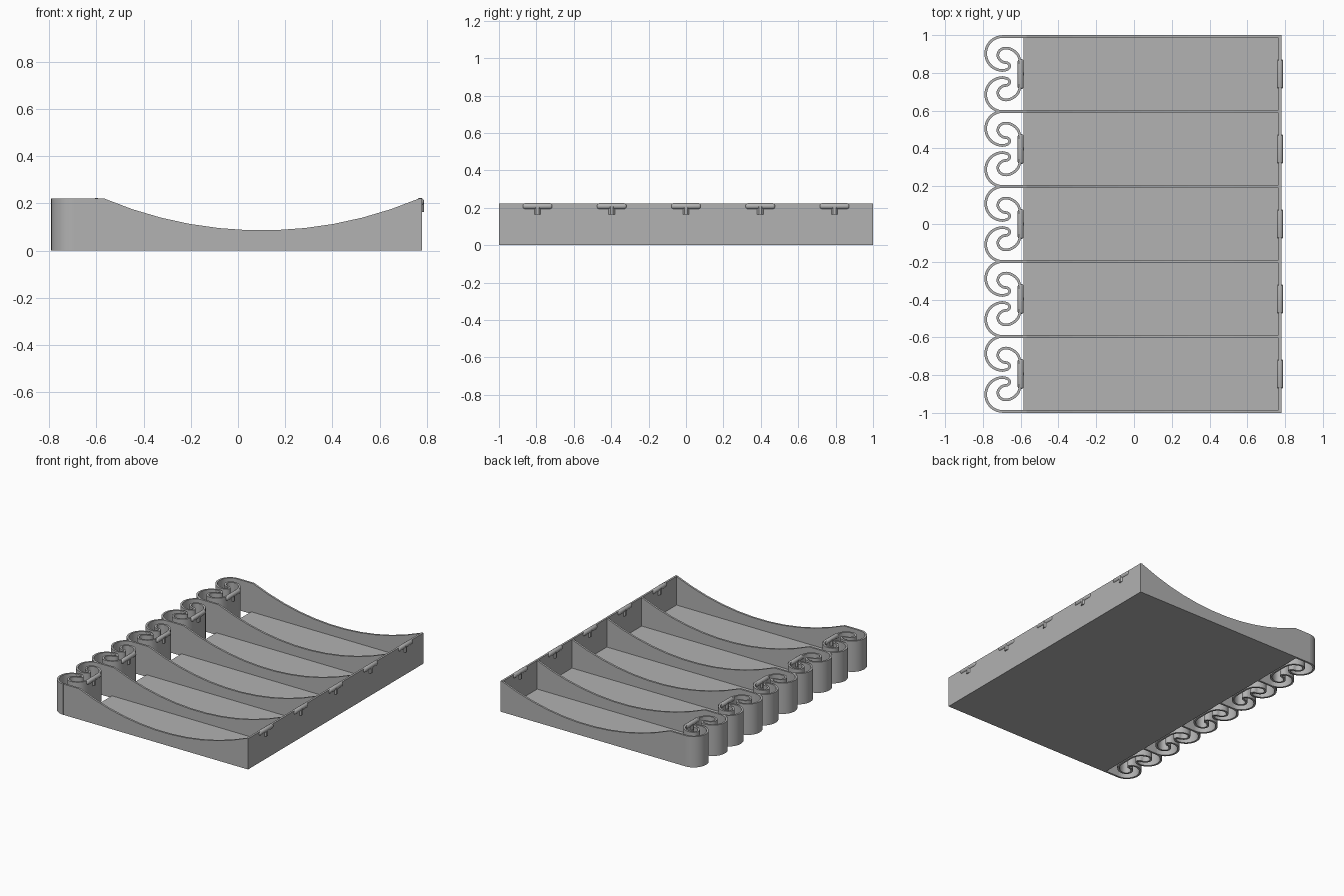
import bpy, bmesh, math
from mathutils import Vector, Matrix

cube = bpy.data.objects.get("Cube")
if cube:
    bpy.data.objects.remove(cube, do_unlink=True)

PITCH, CELLS = 0.397, 5      # compartment spacing and count
T, H, FLOOR = 0.014, 0.222, 0.015
BACK, EDGE = 0.78, -0.585    # outer back face, open edge of the floor
CURL_X, CURL_R = -0.695, 0.09

grey = bpy.data.materials.new("plain grey")
grey.use_nodes = True
grey.diffuse_color = (0.445, 0.445, 0.445, 1)
grey.node_tree.nodes["Principled BSDF"].inputs["Base Color"].default_value = grey.diffuse_color


def finish(name, bm, smooth=False):
    bmesh.ops.recalc_face_normals(bm, faces=bm.faces)
    mesh = bpy.data.meshes.new(name)
    bm.to_mesh(mesh)
    bm.free()
    mesh.materials.append(grey)
    ob = bpy.data.objects.new(name, mesh)
    bpy.context.collection.objects.link(ob)
    if smooth:
        bpy.ops.object.select_all(action='DESELECT')
        ob.select_set(True)
        bpy.context.view_layer.objects.active = ob
        bpy.ops.object.shade_smooth_by_angle(angle=math.radians(35))
    return ob


def box(name, x0, x1, y0, y1, z0, z1):
    bm = bmesh.new()
    size = Matrix.Diagonal((x1 - x0, y1 - y0, z1 - z0, 1))
    centre = Matrix.Translation(((x0 + x1) / 2, (y0 + y1) / 2, (z0 + z1) / 2))
    bmesh.ops.create_cube(bm, size=1, matrix=centre @ size)
    return finish(name, bm)


def strip(bm, sections):
    """Skin a row of four-point cross-sections and cap both ends."""
    rings = [[bm.verts.new(p) for p in s] for s in sections]
    for a, b in zip(rings, rings[1:]):
        for i in range(4):
            j = (i + 1) % 4
            bm.faces.new((a[i], a[j], b[j], b[i]))
    bm.faces.new(rings[0])
    bm.faces.new(rings[-1])


def divider(name, y):
    """Upright wall with a shallow faceted dip in its top edge."""
    x0, x1, low, n = -0.57, 0.77, 0.086, 11
    mid, half = (x0 + x1) / 2, (x1 - x0) / 2
    drop = H - low
    r = (half ** 2 + drop ** 2) / (2 * drop)
    top = [(CURL_X, H)]
    for i in range(n + 1):
        x = x0 + (x1 - x0) * i / n
        top.append((x, low + r - math.sqrt(r * r - (x - mid) ** 2)))
    top.append((BACK, H))
    a, b = y - T / 2, y + T / 2
    bm = bmesh.new()
    strip(bm, [[(x, a, 0), (x, b, 0), (x, b, z), (x, a, z)] for x, z in top])
    finish(name, bm)


def spline(pts, steps=4):
    """Smooth path through the points."""
    pts = [2 * pts[0] - pts[1]] + pts + [2 * pts[-1] - pts[-2]]
    out = []
    for p, q, r, s in zip(pts, pts[1:], pts[2:], pts[3:]):
        for k in range(steps):
            t = k / steps
            out.append(0.5 * (2 * q + (r - p) * t + (2 * p - 5 * q + 4 * r - s) * t * t
                              + (3 * q - p - 3 * r + s) * t ** 3))
    return out + [pts[-2]]


def scroll_path():
    """Outer bow, hairpin, inner bow, then the mirrored half."""
    cy = PITCH / 2 - CURL_R
    bow = [Vector((CURL_X + CURL_R * math.cos(a), cy + CURL_R * math.sin(a)))
           for a in (math.radians(90 + 10 * i) for i in range(18))]
    inner = [(CURL_X, cy - CURL_R), (-0.670, 0.025), (-0.657, 0.042), (-0.669, 0.058),
             (-0.692, 0.063), (-0.712, 0.077), (-0.721, 0.1), (-0.711, 0.124),
             (-0.685, 0.137), (-0.65, 0.131), (-0.618, 0.106), (-0.603, 0.07),
             (-0.6, 0.04), (-0.6, 0)]
    half = bow + spline([Vector(p) for p in inner])
    return half + [Vector((p.x, -p.y)) for p in reversed(half[:-1])]


def scroll(name, y):
    path = scroll_path()
    sections = []
    for i, p in enumerate(path):
        d = (path[min(i + 1, len(path) - 1)] - path[max(i - 1, 0)]).normalized()
        n = Vector((-d.y, d.x)) * T / 2
        l, r = p + n, p - n
        sections.append([(l.x, l.y + y, 0), (r.x, r.y + y, 0),
                         (r.x, r.y + y, H), (l.x, l.y + y, H)])
    bm = bmesh.new()
    strip(bm, sections)
    finish(name, bm, True)


def clip(name, x, y):
    """Round-ended bar on the rim with a short faceted stem below."""
    bm = bmesh.new()
    turn = Matrix.Translation((x, y, 0.208)) @ Matrix.Rotation(math.pi / 2, 4, 'X')
    bmesh.ops.create_cone(bm, cap_ends=True, segments=16, radius1=0.016, radius2=0.016,
                          depth=0.158, matrix=turn)
    ends = [e for e in bm.edges if abs(e.verts[0].co.y - e.verts[1].co.y) < 0.001]
    bmesh.ops.bevel(bm, geom=ends, offset=0.011, segments=3, profile=0.5, affect='EDGES')
    finish(name + "_bar", bm, True)
    bm = bmesh.new()
    bmesh.ops.create_cone(bm, cap_ends=True, segments=8, radius1=0.018, radius2=0.018,
                          depth=0.045, matrix=Matrix.Translation((x, y, 0.187))
                          @ Matrix.Rotation(math.pi / 8, 4, 'Z'))
    finish(name + "_stem", bm)


# Tray base and back wall
side = PITCH * CELLS / 2 + T / 2
box("floor", EDGE, BACK, -side, side, 0, FLOOR)
box("back_wall", BACK - T, BACK, -side, side, 0, H)

# Dividers between and beside the compartments
for i in range(CELLS + 1):
    divider(f"divider_{i + 1}", (i - CELLS / 2) * PITCH)

# Spring scrolls and rim clips for each compartment
for i in range(CELLS):
    y = (i - (CELLS - 1) / 2) * PITCH
    scroll(f"spring_scroll_{i + 1}", y)
    clip(f"front_clip_{i + 1}", -0.6, y)
    clip(f"back_clip_{i + 1}", BACK - T / 2, y)
